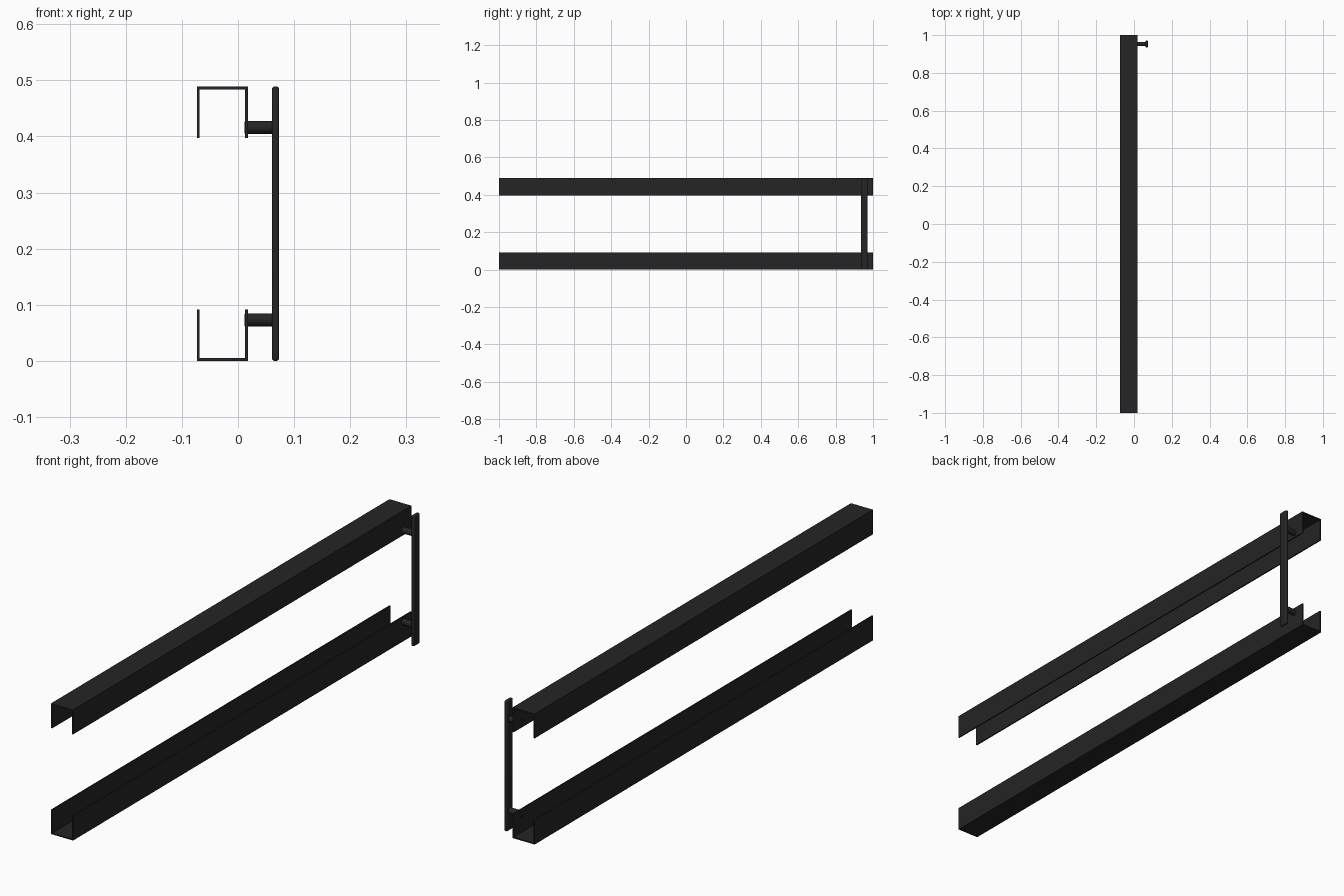
import bpy, bmesh, math
from mathutils import Matrix

if "Cube" in bpy.data.objects:
    bpy.data.objects.remove(bpy.data.objects["Cube"])

H = 0.489                      # overall height
X0, X1 = -0.0735, 0.0175       # channel sides
T, LEG = 0.005, 0.092          # wall thickness, flange height
BAR_Y = 0.953

black = bpy.data.materials.new("black_metal")
black.diffuse_color = (0.018, 0.018, 0.019, 1)
black.use_nodes = True
black.node_tree.nodes["Principled BSDF"].inputs["Base Color"].default_value = black.diffuse_color


def make(name, bm, bevel=0, segments=3):
    bmesh.ops.recalc_face_normals(bm, faces=bm.faces)
    me = bpy.data.meshes.new(name)
    bm.to_mesh(me)
    bm.free()
    ob = bpy.data.objects.new(name, me)
    bpy.context.collection.objects.link(ob)
    me.materials.append(black)
    if bevel:
        mod = ob.modifiers.new("bevel", 'BEVEL')
        mod.width, mod.segments = bevel, segments
        mod.limit_method = 'ANGLE'
        mod.angle_limit = math.radians(40)
        bpy.context.view_layer.objects.active = ob
        ob.select_set(True)
        bpy.ops.object.shade_smooth_by_angle(angle=math.radians(40))
        ob.select_set(False)
    return ob


def channel(name, flip):
    # U profile extruded along y
    pts = [(X0, 0), (X1, 0), (X1, LEG), (X1 - T, LEG),
           (X1 - T, T), (X0 + T, T), (X0 + T, LEG), (X0, LEG)]
    bm = bmesh.new()
    face = bm.faces.new([bm.verts.new((x, -1, H - z if flip else z)) for x, z in pts])
    ext = bmesh.ops.extrude_face_region(bm, geom=[face])
    verts = [g for g in ext["geom"] if isinstance(g, bmesh.types.BMVert)]
    bmesh.ops.translate(bm, verts=verts, vec=(0, 2, 0))
    make(name, bm)


def post(name, z):
    # round stand-off joining the handle to a channel
    bm = bmesh.new()
    a, b = 0.0115, 0.064
    m = Matrix.Translation(((a + b) / 2, BAR_Y, z)) @ Matrix.Rotation(math.pi / 2, 4, 'Y')
    bmesh.ops.create_cone(bm, cap_ends=True, segments=32, radius1=0.0117,
                          radius2=0.0117, depth=b - a, matrix=m)
    make(name, bm, 0.002, 2)


# Top and bottom rails
channel("bottom_channel", False)
channel("top_channel", True)

# Handle stand-offs
post("lower_handle_post", 0.073)
post("upper_handle_post", H - 0.073)

# Flat handle bar with rounded edges
bm = bmesh.new()
bmesh.ops.create_cube(bm, size=1, matrix=Matrix.Translation((0.067, BAR_Y, H / 2))
                      @ Matrix.Diagonal((0.013, 0.036, H, 1)))
make("handle_bar", bm, 0.005, 4)
